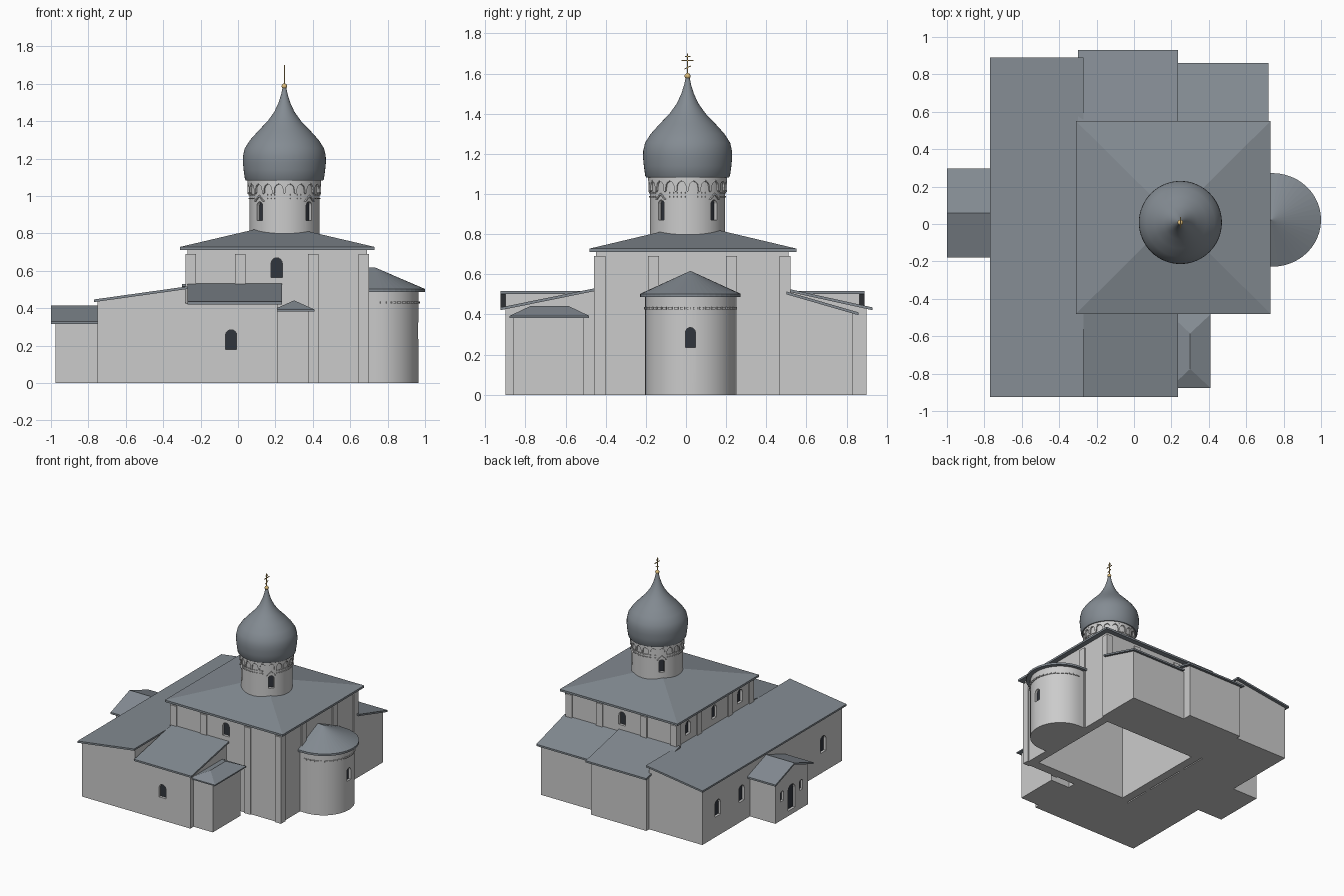
import bpy, bmesh
from math import pi, sin, cos, radians
from mathutils import Matrix, Vector

if "Cube" in bpy.data.objects:
    bpy.data.objects.remove(bpy.data.objects["Cube"])


def material(name, rgb):
    m = bpy.data.materials.new(name)
    m.diffuse_color = (*rgb, 1)
    m.use_nodes = True
    m.node_tree.nodes["Principled BSDF"].inputs["Base Color"].default_value = m.diffuse_color
    return m


ROOF = material("roof_metal", (0.23, 0.26, 0.29))
DARK = material("dark_opening", (0.03, 0.035, 0.045))
GOLD = material("gilding", (0.75, 0.52, 0.2))


def finish(name, bm, mat=None):
    bmesh.ops.recalc_face_normals(bm, faces=bm.faces[:])
    me = bpy.data.meshes.new(name)
    bm.to_mesh(me)
    bm.free()
    ob = bpy.data.objects.new(name, me)
    bpy.context.collection.objects.link(ob)
    if mat:
        me.materials.append(mat)
    return ob


def hull(name, pts, mat=None):
    bm = bmesh.new()
    for p in pts:
        bm.verts.new(p)
    bmesh.ops.convex_hull(bm, input=bm.verts[:])
    bmesh.ops.dissolve_limit(bm, angle_limit=0.01, verts=bm.verts[:], edges=bm.edges[:])
    return finish(name, bm, mat)


def block(name, x0, x1, y0, y1, lo, hi, mat=None):
    """Box whose bottom and top may be numbers or height functions of (x, y)."""
    z = lambda h, x, y: h(x, y) if callable(h) else h
    return hull(name, [(x, y, z(h, x, y)) for x in (x0, x1) for y in (y0, y1) for h in (lo, hi)], mat)


def prism(name, pts, depth, loc, rot=0, mat=None):
    """Extrude an x-z outline; rot 0 faces the front, 90 faces +x."""
    bm = bmesh.new()
    f = bm.faces.new([bm.verts.new((x, -depth / 2, z)) for x, z in pts])
    ext = bmesh.ops.extrude_face_region(bm, geom=[f])["geom"]
    bmesh.ops.translate(bm, vec=(0, depth, 0), verts=[v for v in ext if isinstance(v, bmesh.types.BMVert)])
    bm.transform(Matrix.Translation(loc) @ Matrix.Rotation(radians(rot), 4, 'Z'))
    return finish(name, bm, mat)


def lathe(name, profile, x, y, n=64, mat=None):
    bm = bmesh.new()
    vs = [bm.verts.new((r, 0, z)) for r, z in profile]
    es = [bm.edges.new(p) for p in zip(vs, vs[1:])]
    bmesh.ops.spin(bm, geom=vs + es, axis=(0, 0, 1), cent=(0, 0, 0), angle=2 * pi, steps=n)
    bmesh.ops.remove_doubles(bm, verts=bm.verts[:], dist=1e-5)
    bm.transform(Matrix.Translation((x, y, 0)))
    ob = finish(name, bm, mat)
    smooth(ob)
    return ob


def smooth(ob):
    bpy.ops.object.select_all(action='DESELECT')
    ob.select_set(True)
    bpy.context.view_layer.objects.active = ob
    bpy.ops.object.shade_smooth_by_angle(angle=radians(30))


def ring(ob, x, y, angles):
    """Replace ob with copies turned about z and moved to (x, y)."""
    bm = bmesh.new()
    for a in angles:
        me = ob.data.copy()
        me.transform(Matrix.Translation((x, y, 0)) @ Matrix.Rotation(radians(a), 4, 'Z'))
        bm.from_mesh(me)
        bpy.data.meshes.remove(me)
    bm.to_mesh(ob.data)
    bm.free()


def cut(ob, cutter):
    m = ob.modifiers.new("cut", 'BOOLEAN')
    m.operation, m.solver, m.object = 'DIFFERENCE', 'EXACT', cutter
    bpy.context.view_layer.objects.active = ob
    bpy.ops.object.modifier_apply(modifier="cut")
    bpy.data.objects.remove(cutter)


def window(wall, x, y, z0, z1, w=0.06, rot=0, name="window"):
    """Arched recess with a dark panel at its back."""
    r = w / 2
    pts = [(-r, z0), (r, z0)] + [(r * cos(a), z1 - r + r * sin(a)) for a in [i * pi / 8 for i in range(9)]]
    inward = Matrix.Rotation(radians(rot), 3, 'Z') @ Vector((0, 1, 0))
    cut(wall, prism("cutter", pts, 0.06, (x, y, 0), rot))
    prism(name, pts, 0.01, Vector((x, y, 0)) + inward * 0.025, rot, DARK)


# main cube: hollow walls, pilasters, hipped roof
main = block("main_walls", -0.27, 0.69, -0.447, 0.51, 0, 0.72)
cut(main, block("cutter", -0.2, 0.62, -0.37, 0.43, -0.1, 0.69))
PX, PY = (-0.28, -0.015, 0.375, 0.645), (-0.457, -0.19, 0.2, 0.465)
for i, x in enumerate(PX):
    for j, y in enumerate(PY):
        if i in (0, 3) or j in (0, 3):
            block("pilaster", x, x + 0.055, y, y + 0.055, 0, 0.69)
for y in (-0.296, 0.03, 0.36):
    window(main, -0.27, y, 0.565, 0.67, rot=-90)
window(main, 0.207, -0.447, 0.565, 0.67)
window(main, 0.207, 0.51, 0.565, 0.67, rot=180)
hull("main_roof", [(x, y, z) for x in (-0.31, 0.73) for y in (-0.48, 0.55) for z in (0.712, 0.728)]
     + [(0.21, 0.035, 0.85)], ROOF)

# lean-to wings: wall rectangle, roof rectangle, roof plane
T = 0.014
def wing(name, wall, roof, f):
    under = lambda x, y: f(x, y) - T
    block(name + "_roof", *roof, under, f, ROOF)
    return block(name + "_walls", *wall, 0, under)

west = wing("west_gallery", (-0.75, -0.28, -0.9, 0.865), (-0.77, -0.27, -0.925, 0.89),
            lambda x, y: 0.447 + (x + 0.77) * 0.14)
south = wing("south_wing", (-0.28, 0.21, -0.9, -0.44), (-0.27, 0.235, -0.925, -0.45),
             lambda x, y: 0.435 + (y + 0.925) * 0.203)
north = wing("north_wing", (-0.28, 0.21, 0.5, 0.9), (-0.3, 0.235, 0.5, 0.93),
             lambda x, y: 0.435 + (0.93 - y) * 0.22)
north_east = wing("north_east_wing", (0.21, 0.7, 0.5, 0.83), (0.23, 0.72, 0.5, 0.86),
                  lambda x, y: 0.41 + (0.86 - y) * 0.29)
for y in (0.67, 0.37, -0.66):
    window(west, -0.75, y, 0.16, 0.29, 0.07, -90)
window(south, -0.037, -0.9, 0.18, 0.285)
window(north, -0.02, 0.9, 0.15, 0.26, rot=180)
window(north, 0.125, 0.9, 0.06, 0.25, 0.08, 180, "north_door")
window(north_east, 0.435, 0.83, 0.23, 0.33, rot=180)

# small south-east annex with hipped roof
block("annex_walls", 0.21, 0.38, -0.86, -0.51, 0, 0.39)
hull("annex_roof", [(x, y, z) for x in (0.19, 0.41) for y in (-0.878, -0.482) for z in (0.383, 0.393)]
     + [(0.3, -0.775, 0.442), (0.3, -0.585, 0.442)], ROOF)

# west porch with gable roof, door and side windows
pf = lambda x, y: 0.415 - 0.36 * abs(y - 0.06)
porch = hull("porch_walls", [(x, y, z) for x in (-0.975, -0.74) for y in (-0.145, 0.265)
                             for z in (0, pf(x, y) - T)] + [(x, 0.06, 0.4) for x in (-0.975, -0.74)])
for y0, y1 in ((-0.178, 0.06), (0.06, 0.298)):
    block("porch_roof", -1, -0.745, y0, y1, lambda x, y: pf(x, y) - T, pf, ROOF)
window(porch, -0.975, 0.06, 0.04, 0.24, 0.09, -90, "porch_door")
for y in (-0.06, 0.18):
    window(porch, -0.975, y, 0.15, 0.23, 0.04, -90)

# rounded apse with half-cone roof
AX, AY = 0.74, 0.022
def d_plan(x0, r, rx, zs):
    arc = [(AX + rx * cos(a), AY + r * sin(a)) for a in [-pi / 2 + i * pi / 24 for i in range(25)]]
    return [(x, y, z) for x, y in arc + [(x0, AY - r), (x0, AY + r)] for z in zs]

apse = hull("apse_walls", d_plan(0.67, 0.225, 0.225, (0, 0.49)))
smooth(apse)
window(apse, AX + 0.225, AY, 0.235, 0.335, 0.05, 90)
hull("apse_roof", d_plan(0.67, 0.25, 0.26, (0.487, 0.503)) + [(0.67, AY, 0.617), (0.735, AY, 0.617)], ROOF)

# drum with diagonal windows, brows, brick rows and hanging arcade
DX, DY = 0.248, 0.008
drum = lathe("drum", [(0, 0.73), (0.187, 0.73), (0.187, 1.09), (0, 1.09)], DX, DY)
DIAG = (45, 135, 225, 315)
for a in DIAG:
    window(drum, DX + 0.186 * sin(radians(a)), DY - 0.186 * cos(radians(a)), 0.87, 0.97, 0.042, a, "drum_window")
brow = prism("window_brow", [(-0.035, 0.972), (-0.027, 0.972), (0, 0.996), (0.027, 0.972), (0.035, 0.972), (0, 1.006)],
             0.014, (0, -0.188, 0))
ring(brow, DX, DY, DIAG)
for z in (0.983, 1.003):
    row = prism("drum_brick_row", [(-0.008, z), (0.008, z), (0.008, z + 0.007), (-0.008, z + 0.007)], 0.012, (0, -0.186, 0))
    ring(row, DX, DY, [a for a in range(0, 360, 6) if abs(a % 90 - 45) > 13])
row = prism("apse_brick_row", [(-0.011, 0.425), (0.011, 0.425), (0.011, 0.436), (-0.011, 0.436)], 0.016, (0, -0.224, 0))
ring(row, AX, AY, range(0, 181, 8))
lathe("arcade_band", [(0.18, 1.067), (0.197, 1.067), (0.197, 1.088), (0.18, 1.088)], DX, DY)
half = [(0.03, 0), (0.029, -0.008), (0.018, -0.012), (0.01, -0.022), (0.007, -0.04), (0.007, -0.052)]
pendant = prism("arcade_pendant", [(x, z + 1.07) for x, z in half + [(0, -0.06)] + [(-x, z) for x, z in half[::-1]]],
                0.016, (0, -0.188, 0))
ring(pendant, DX, DY, range(0, 360, 18))

# onion dome, gilded ball and cross
lathe("onion_dome", [(0, 1.082), (0.205, 1.082), (0.211, 1.09), (0.218, 1.14), (0.222, 1.18), (0.221, 1.215),
                     (0.212, 1.255), (0.183, 1.3), (0.138, 1.35), (0.09, 1.4), (0.054, 1.45), (0.031, 1.5),
                     (0.017, 1.545), (0.009, 1.585), (0, 1.59)], DX, DY, mat=ROOF)
lathe("gilded_ball", [(0.015 * sin(i * pi / 10), 1.587 - 0.015 * cos(i * pi / 10)) for i in range(11)],
      DX, DY, 20, GOLD)
C = 0.0025
block("cross_post", DX - C, DX + C, DY - C, DY + C, 1.595, 1.7, GOLD)
for w, z, tilt in ((0.014, 1.684, 0), (0.03, 1.665, 0), (0.016, 1.63, 0.45)):
    block("cross_bar", DX - C, DX + C, DY - w, DY + w, lambda x, y: z - C + tilt * (y - DY),
          lambda x, y: z + C + tilt * (y - DY), GOLD)
